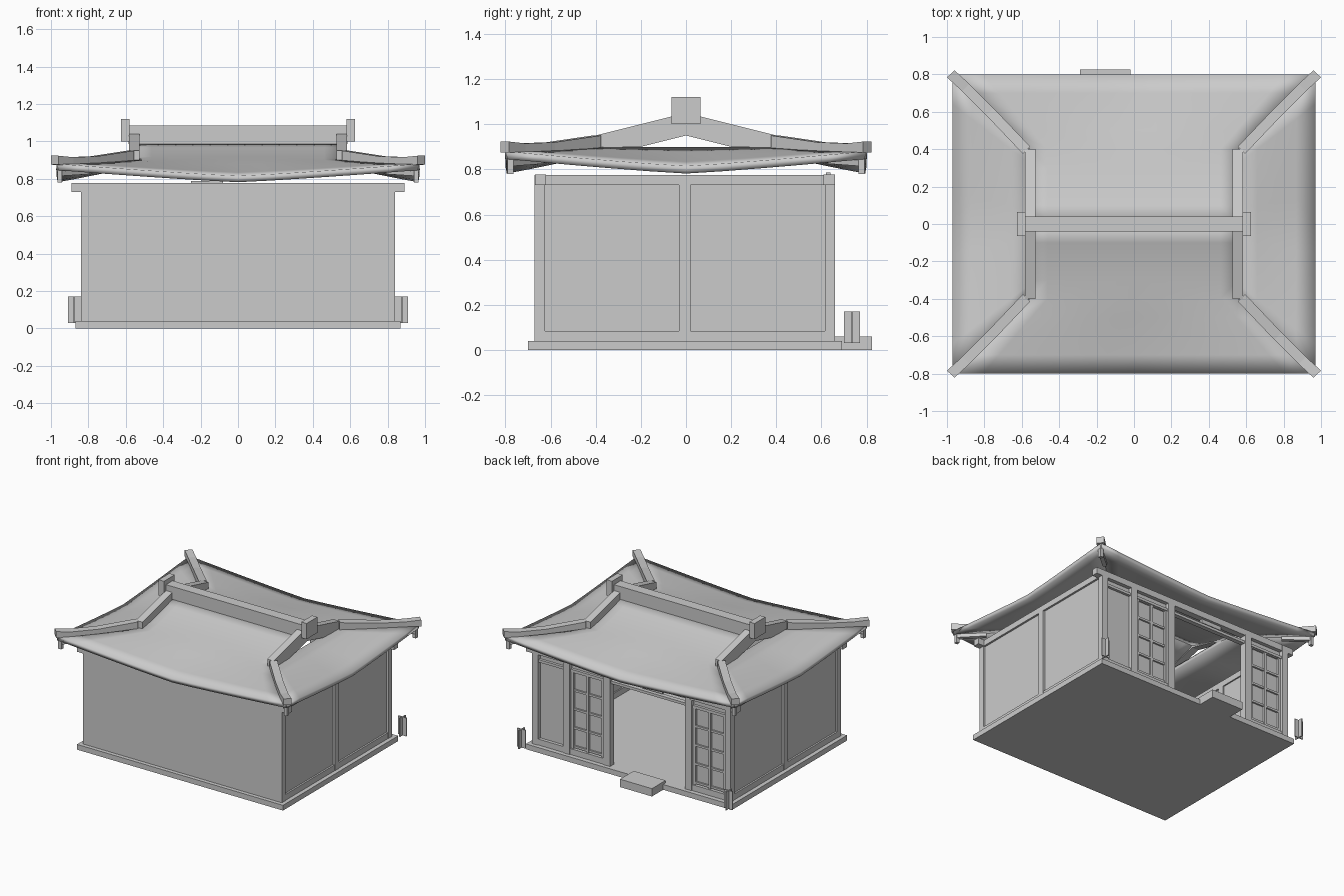
import bpy, bmesh
from mathutils import Vector

if "Cube" in bpy.data.objects:
    bpy.data.objects.remove(bpy.data.objects["Cube"])


def make(name, verts, faces, mx=False, my=False):
    me = bpy.data.meshes.new(name)
    me.from_pydata(verts, [], faces)
    bm = bmesh.new()
    bm.from_mesh(me)
    bmesh.ops.recalc_face_normals(bm, faces=bm.faces)
    bm.to_mesh(me)
    bm.free()
    ob = bpy.data.objects.new(name, me)
    bpy.context.collection.objects.link(ob)
    if mx or my:
        m = ob.modifiers.new("mirror", 'MIRROR')
        m.use_axis = (mx, my, False)
        m.use_mirror_merge = False
    return ob


def strip(name, pts, w, mx=False, my=False):
    # rectangular bar along a path of (x, y, z_bottom, z_top)
    verts, faces, n = [], [], len(pts)
    d = Vector((pts[-1][0] - pts[0][0], pts[-1][1] - pts[0][1])).normalized()
    ox, oy = -d.y * w / 2, d.x * w / 2
    for x, y, b, t in pts:
        verts += [(x - ox, y - oy, b), (x + ox, y + oy, b),
                  (x + ox, y + oy, t), (x - ox, y - oy, t)]
    for i in range(n - 1):
        for k in range(4):
            a, c = i * 4 + k, i * 4 + (k + 1) % 4
            faces.append((a, c, c + 4, a + 4))
    e = 4 * (n - 1)
    faces += [(3, 2, 1, 0), (e, e + 1, e + 2, e + 3)]
    return make(name, verts, faces, mx, my)


def box(name, x0, x1, y0, y1, z0, z1, mx=False, my=False):
    yc = (y0 + y1) / 2
    return strip(name, [(x0, yc, z0, z1), (x1, yc, z0, z1)], y1 - y0, mx, my)


# base and step
box("base", -.87, .87, -.70, .69, 0, .04)
box("step_stone", -.29, -.02, .66, .825, 0, .06)

# front wall and end walls
box("front_wall", -.84, .84, -.67, -.63, .04, .775)
box("side_panel", .80, .825, -.64, .63, .04, .75, mx=True)
for y0, y1 in ((-.67, -.625), (-.03, .02), (.615, .66)):
    box("side_post", .79, .84, y0, y1, .04, .735, mx=True)
box("side_sill", .79, .838, -.65, .64, .04, .085, mx=True)
box("side_beam", .79, .84, -.67, .66, .73, .775, mx=True)
box("front_beam", -.89, .89, -.669, -.62, .73, .778)

# back wall frame
box("back_beam", -.89, .89, .61, .659, .73, .778)
box("back_lintel", -.80, .80, .615, .65, .67, .69)
for x0, x1 in ((.52, .575), (.18, .24), (-.51, -.455)):
    box("back_post", x0, x1, .61, .66, .04, .735)
for x0, x1 in ((.18, .80), (-.80, -.5)):
    box("back_sill", x0, x1, .612, .655, .04, .085)
    box("back_panel", x0, x1, .615, .63, .04, .74)
box("name_board", -.25, -.08, .62, .64, .70, .787)

# lattice doors
for x0, x1 in ((.24, .52), (-.79, -.51)):
    for x in (x0 + .012, (x0 + x1) / 2, x1 - .012):
        box("lattice_upright", x - .01, x + .01, .63, .645, .08, .68)
    for i in range(5):
        z = .10 + i * .143
        box("lattice_bar", x0, x1, .63, .643, z - .008, z + .008)

# crossed corner tufts beside the back corners
strip("tuft_across", [(.84, .735, .03, .17), (.91, .735, .03, .17)], .008, mx=True)
strip("tuft_along", [(.875, .70, .03, .17), (.875, .77, .03, .17)], .008, mx=True)


# roof: sagging eaves, concave slopes, open gables
def eave(t):
    return .815 + .065 * abs(t) ** 1.15


def slope(name, rows, cols, fn, mx=False, my=False):
    verts = [fn(j / rows, 2 * i / cols - 1) for j in range(rows + 1) for i in range(cols + 1)]
    w = cols + 1
    faces = [(j * w + i, j * w + i + 1, (j + 1) * w + i + 1, (j + 1) * w + i)
             for j in range(rows) for i in range(cols)]
    ob = make(name, verts, faces)
    if ob.data.polygons[0].normal.z < 0:
        ob.data.flip_normals()
    s = ob.modifiers.new("thickness", 'SOLIDIFY')
    s.thickness, s.offset = .034, -1
    m = ob.modifiers.new("mirror", 'MIRROR')
    m.use_axis, m.use_mirror_merge = (mx, my, False), False
    bpy.context.view_layer.objects.active = ob
    bpy.ops.object.select_all(action='DESELECT')
    ob.select_set(True)
    bpy.ops.object.shade_smooth_by_angle()
    return ob


def long_slope(v, t):
    y = -.8 * (1 - v)
    if v < .5:
        k = v * 2
        return (t * (.97 - .415 * k), y, eave(t) * (1 - k) + .90 * k - .012 * k * (1 - k))
    k = v * 2 - 1
    return (t * .555, y, .90 + .06 * k + .04 * k * k)


def end_slope(v, t):
    return (.97 - .415 * v, t * (.8 - .4 * v), eave(t) * (1 - v) + .90 * v - .012 * v * (1 - v))


slope("long_roof", 8, 12, long_slope, my=True)
slope("end_roof", 4, 10, end_slope, mx=True)

# ridges
box("main_ridge", -.585, .585, -.04, .04, .985, 1.085)
box("ridge_end", .58, .625, -.065, .065, 1.0, 1.12, mx=True)
strip("gable_ridge", [(.555, 0, .95, 1.05), (.555, .2, .90, 1.0), (.555, .40, .895, .95)],
      .055, mx=True, my=True)
strip("hip_ridge", [(.575, .395, .895, .95), (.77, .60, .88, .92), (.90, .73, .873, .915),
                    (.98, .803, .875, .923)], .055, mx=True, my=True)

# corner brackets under the eaves
strip("corner_rafter", [(.80, .64, .825, .85), (.955, .775, .815, .85)], .03, mx=True, my=True)
box("corner_drop", .94, .966, .765, .79, .78, .85, mx=True, my=True)
